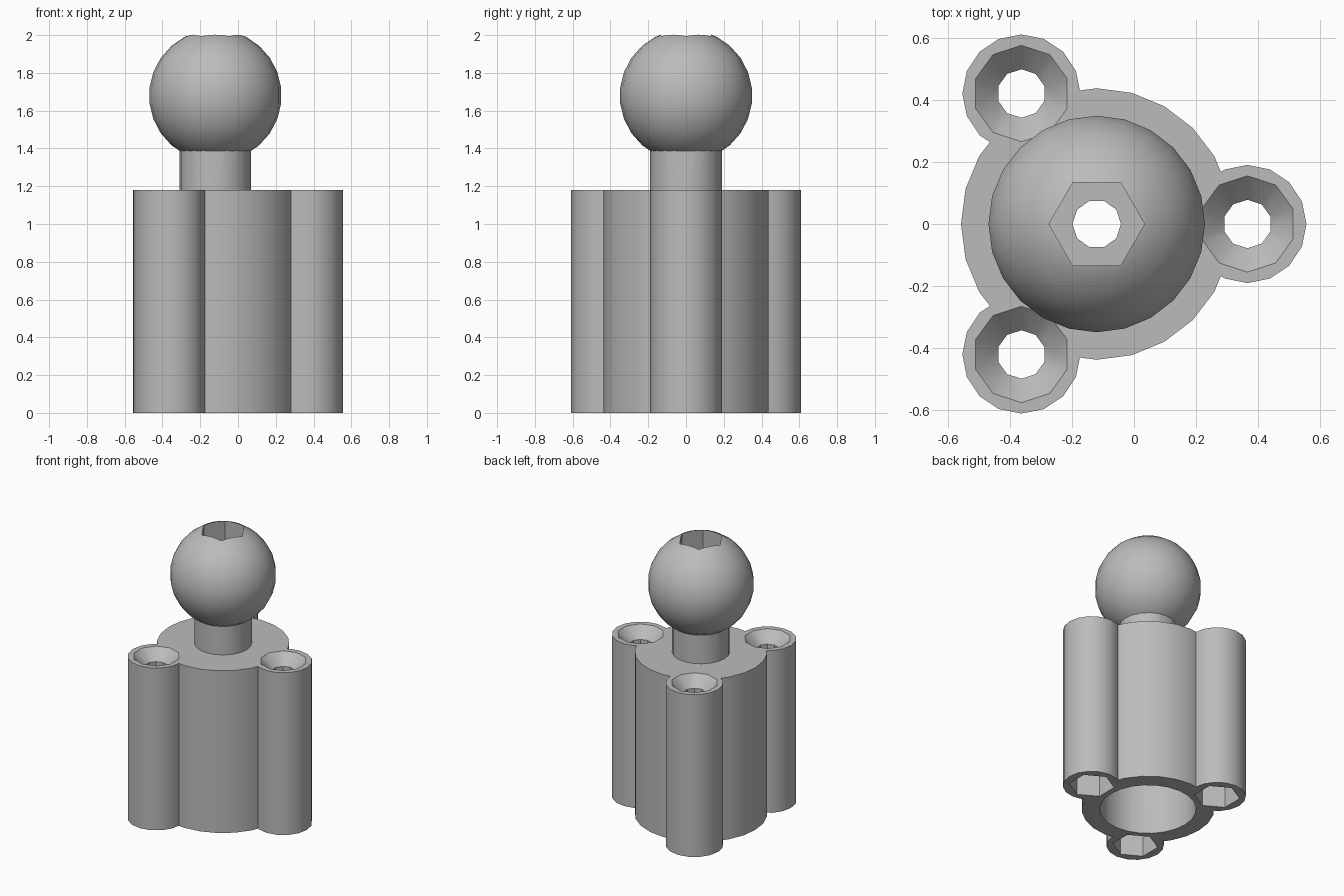
import bpy
from math import pi, cos, sin, radians

cube = bpy.data.objects.get("Cube")
if cube:
    bpy.data.objects.remove(cube, do_unlink=True)

CX = -0.12          # main axis
BASE_H = 1.18
BALL_Z = 1.68

grey = bpy.data.materials.new("plain grey")
grey.use_nodes = True
grey.diffuse_color = (0.5, 0.5, 0.5, 1)
grey.node_tree.nodes["Principled BSDF"].inputs["Base Color"].default_value = (0.5, 0.5, 0.5, 1)


def prism(name, x, y, z0, z1, r0, sides, turn=0.0, r1=None):
    """Upright prism or cone frustum with its first corner at angle turn."""
    bpy.ops.mesh.primitive_cone_add(vertices=sides, radius1=r0,
                                    radius2=r0 if r1 is None else r1,
                                    depth=z1 - z0, location=(x, y, (z0 + z1) / 2),
                                    rotation=(0, 0, turn + pi / 2))
    ob = bpy.context.object
    ob.name = name
    return ob


def combine(target, tool, operation):
    """Apply a boolean and discard the tool solid."""
    mod = target.modifiers.new("join", 'BOOLEAN')
    mod.operation = operation
    mod.solver = 'EXACT'
    mod.object = tool
    bpy.context.view_layer.objects.active = target
    bpy.ops.object.modifier_apply(modifier=mod.name)
    bpy.data.objects.remove(tool, do_unlink=True)


def finish(ob):
    ob.data.materials.clear()
    ob.data.materials.append(grey)
    bpy.ops.object.select_all(action='DESELECT')
    ob.select_set(True)
    bpy.context.view_layer.objects.active = ob
    bpy.ops.object.shade_smooth_by_angle(angle=radians(30))


# Housing: round body with three screw columns
housing = prism("base_housing", CX, 0, 0, BASE_H, 0.437, 24)
columns = [(CX + 0.485 * cos(a), 0.485 * sin(a)) for a in (0, 2 * pi / 3, -2 * pi / 3)]
for x, y in columns:
    combine(housing, prism("screw_column", x, y, 0, BASE_H, 0.19, 16), 'UNION')

# Screw holes: countersink on top, through hole, hex nut pocket below
for x, y in columns:
    combine(housing, prism("screw_hole", x, y, -0.1, BASE_H + 0.1, 0.078, 10, pi / 2), 'DIFFERENCE')
    combine(housing, prism("countersink", x, y, BASE_H - 0.077, BASE_H + 0.01,
                           0.078, 10, pi / 2, 0.165), 'DIFFERENCE')
    combine(housing, prism("nut_pocket", x, y, -0.1, 0.25, 0.15, 6, pi / 2), 'DIFFERENCE')

# Wide bore from below and the narrow centre hole
combine(housing, prism("wide_bore", CX, 0, -0.1, 1.0, 0.318, 24), 'DIFFERENCE')
combine(housing, prism("centre_hole", CX, 0, 0.9, 1.3, 0.078, 10), 'DIFFERENCE')
finish(housing)

# Ball on a short neck, with hex socket and centre hole
bpy.ops.mesh.primitive_uv_sphere_add(segments=24, ring_count=13, radius=0.351,
                                     location=(CX, 0, BALL_Z))
ball = bpy.context.object
ball.name = "ball_stud"
combine(ball, prism("neck", CX, 0, BASE_H, BALL_Z - 0.1, 0.19, 20), 'UNION')
combine(ball, prism("centre_hole", CX, 0, 1.0, 2.2, 0.078, 10), 'DIFFERENCE')
combine(ball, prism("hex_socket", CX, 0, 1.78, 2.2, 0.154, 6), 'DIFFERENCE')
finish(ball)
